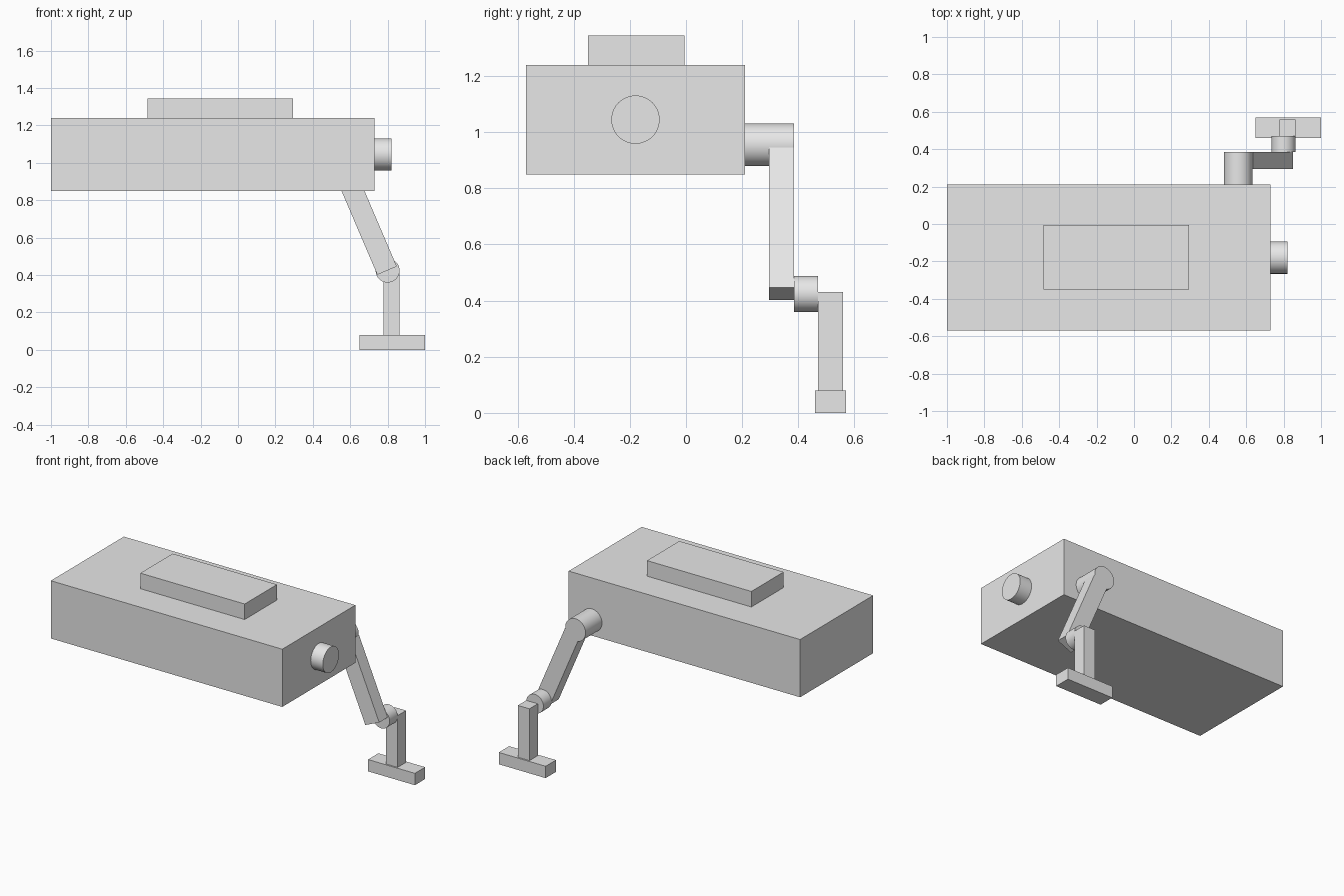
import bpy
from math import radians, pi
from mathutils import Vector

cube = bpy.data.objects.get("Cube")
if cube:
    bpy.data.objects.remove(cube, do_unlink=True)

grey = bpy.data.materials.new("light grey")
grey.use_nodes = True
grey.diffuse_color = (0.8, 0.8, 0.8, 1)
grey.node_tree.nodes["Principled BSDF"].inputs["Base Color"].default_value = (0.8, 0.8, 0.8, 1)


def finish(name):
    ob = bpy.context.object
    ob.name = name
    ob.data.materials.append(grey)
    return ob


def box(name, low, high):
    """Box between two opposite corners."""
    low, high = Vector(low), Vector(high)
    bpy.ops.mesh.primitive_cube_add(size=1, location=(low + high) / 2)
    ob = finish(name)
    ob.scale = high - low
    return ob


def cylinder(name, centre, radius, length, rotation):
    bpy.ops.mesh.primitive_cylinder_add(vertices=64, radius=radius, depth=length,
                                        location=centre, rotation=rotation)
    bpy.ops.object.shade_smooth_by_angle(angle=radians(30))
    return finish(name)


along_x = (0, pi / 2, 0)
along_y = (pi / 2, 0, 0)

# Body, raised top plate and end knob
box("body", (-1, -0.57, 0.85), (0.73, 0.21, 1.24))
box("top_plate", (-0.485, -0.35, 1.24), (0.295, -0.005, 1.345))
cylinder("end_knob", (0.77, -0.18, 1.045), 0.086, 0.1, along_x)

# Hip joint and slanted upper leg
cylinder("hip_joint", (0.557, 0.295, 0.955), 0.076, 0.18, along_y)
hip, knee = Vector((0.583, 0.34, 0.924)), Vector((0.797, 0.34, 0.424))
bpy.ops.mesh.primitive_cube_add(size=1, location=(hip + knee) / 2)
upper_leg = finish("upper_leg")
upper_leg.scale = (0.113, 0.09, (hip - knee).length)
upper_leg.rotation_euler = (hip - knee).to_track_quat("Z", "Y").to_euler()
upper_leg.rotation_euler = (0, -(knee - hip).angle(Vector((0, 0, -1))), 0)

# Knee joint, shin and foot
cylinder("knee_joint", (0.8, 0.428, 0.424), 0.064, 0.086, along_y)
box("shin", (0.778, 0.47, 0.08), (0.864, 0.56, 0.43))
box("foot", (0.65, 0.46, 0), (1, 0.57, 0.08))
